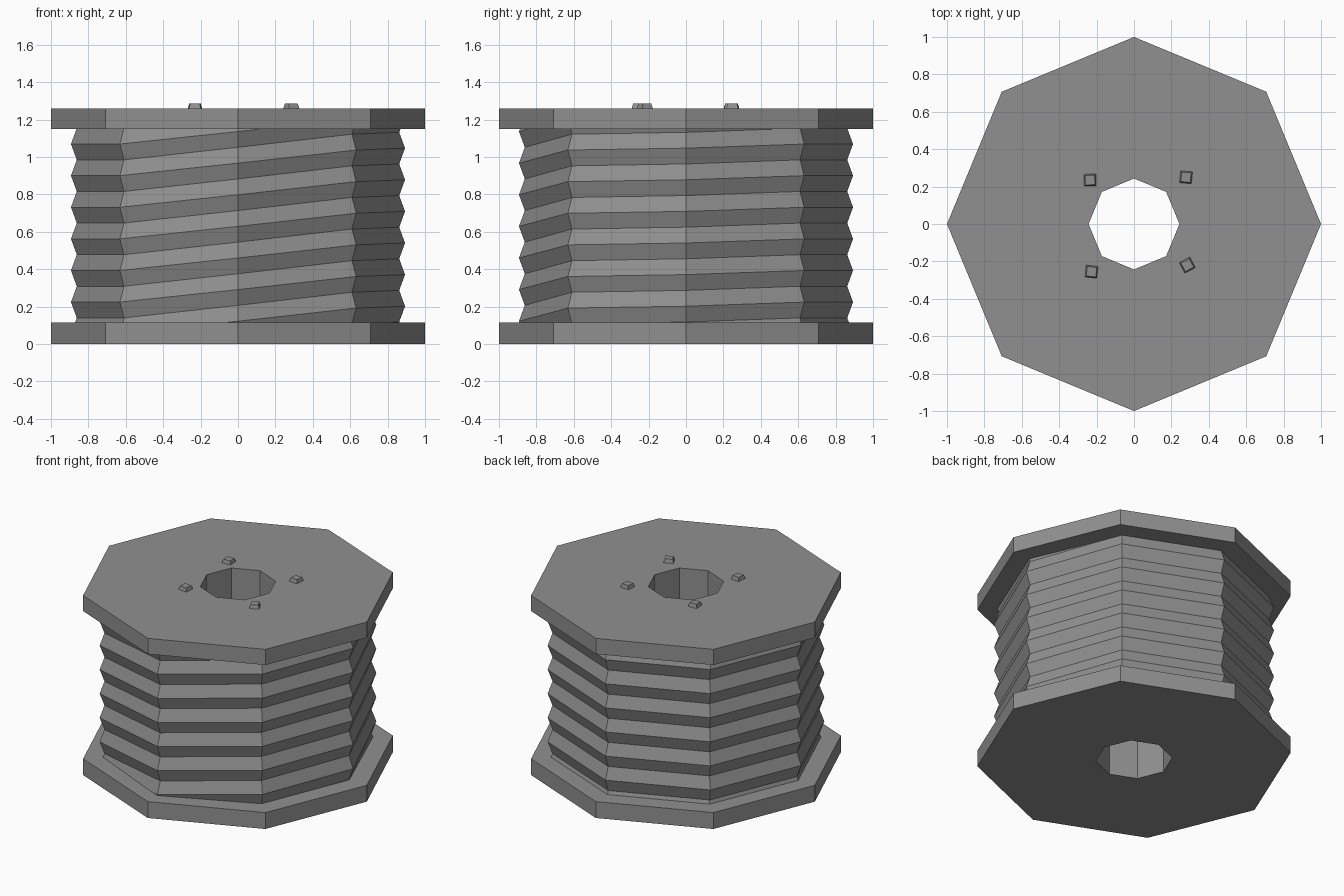
import bpy, bmesh, math
from mathutils import Matrix

cube = bpy.data.objects.get("Cube")
if cube:
    bpy.data.objects.remove(cube, do_unlink=True)

grey = bpy.data.materials.new("worn_grey")
grey.use_nodes = True
COLOUR = (0.28, 0.28, 0.28, 1)
grey.diffuse_color = COLOUR
grey.node_tree.nodes["Principled BSDF"].inputs["Base Color"].default_value = COLOUR

SIDES = 8
HOLE = 0.243
STEP = 0.0845            # half the pitch of the wound cable


def finish(name, bm):
    bmesh.ops.recalc_face_normals(bm, faces=bm.faces)
    mesh = bpy.data.meshes.new(name)
    bm.to_mesh(mesh)
    bm.free()
    mesh.materials.append(grey)
    obj = bpy.data.objects.new(name, mesh)
    bpy.context.collection.objects.link(obj)
    return obj


def flange(name, bottom, top):
    """Octagonal plate with an octagonal hole."""
    bm = bmesh.new()
    profile = [(HOLE, bottom), (1, bottom), (1, top), (HOLE, top)]
    rings = []
    for k in range(SIDES):
        a = math.tau * k / SIDES
        rings.append([bm.verts.new((r * math.cos(a), r * math.sin(a), z))
                      for r, z in profile])
    for k in range(SIDES):
        p, q = rings[k], rings[(k + 1) % SIDES]
        for i in range(4):
            j = (i + 1) % 4
            bm.faces.new((p[i], q[i], q[j], p[j]))
    return finish(name, bm)


flange("bottom_flange", 0, 0.115)
flange("top_flange", 1.15, 1.26)

# Wound cable: a ridged wall that climbs one turn, mostly across the front
bm = bmesh.new()
rises = [-0.147, -0.08, -0.01, 0, 0.022, 0.022, 0.022, 0.022, 0.022]
columns = []
for k, rise in enumerate(rises):
    a = math.radians(45 * k - 135)
    column = []
    for j in range(-1, 15):
        r = 0.893 if j % 2 else 0.862
        z = min(max(0.118 + j * STEP + rise, 0.03), 1.23)
        column.append(bm.verts.new((r * math.cos(a), r * math.sin(a), z)))
    columns.append(column)
for p, q in zip(columns, columns[1:]):
    for i in range(len(p) - 1):
        bm.faces.new((p[i], q[i], q[i + 1], p[i + 1]))
bmesh.ops.remove_doubles(bm, verts=bm.verts, dist=0.0005)
finish("cable_winding", bm)

# Inner wall of the axle hole
bm = bmesh.new()
bmesh.ops.create_cone(bm, segments=SIDES, radius1=HOLE, radius2=HOLE,
                      depth=1.06, cap_ends=False,
                      matrix=Matrix.Translation((0, 0, 0.63)))
# Put the corners on the axes to line up with the flanges
first = bm.verts[:][0].co
bmesh.ops.rotate(bm, verts=bm.verts, cent=(0, 0, 0),
                 matrix=Matrix.Rotation(-math.atan2(first.y, first.x), 3, 'Z'))
bmesh.ops.reverse_faces(bm, faces=bm.faces)
tube = bpy.data.meshes.new("axle_tube")
bm.to_mesh(tube)
bm.free()
tube.materials.append(grey)
bpy.context.collection.objects.link(bpy.data.objects.new("axle_tube", tube))

# Four small tapered bolt heads around the hole
bolts = [(-0.235, 0.235, 2), (0.278, 0.25, -5), (0.285, -0.22, 28), (-0.227, -0.255, -6)]
for n, (x, y, turn) in enumerate(bolts, 1):
    bm = bmesh.new()
    place = (Matrix.Translation((x, y, 1.27))
             @ Matrix.Rotation(math.radians(turn + 45), 4, 'Z'))
    bmesh.ops.create_cone(bm, segments=4, radius1=0.047, radius2=0.036,
                          depth=0.03, cap_ends=True, matrix=place)
    finish(f"bolt_head_{n}", bm)
